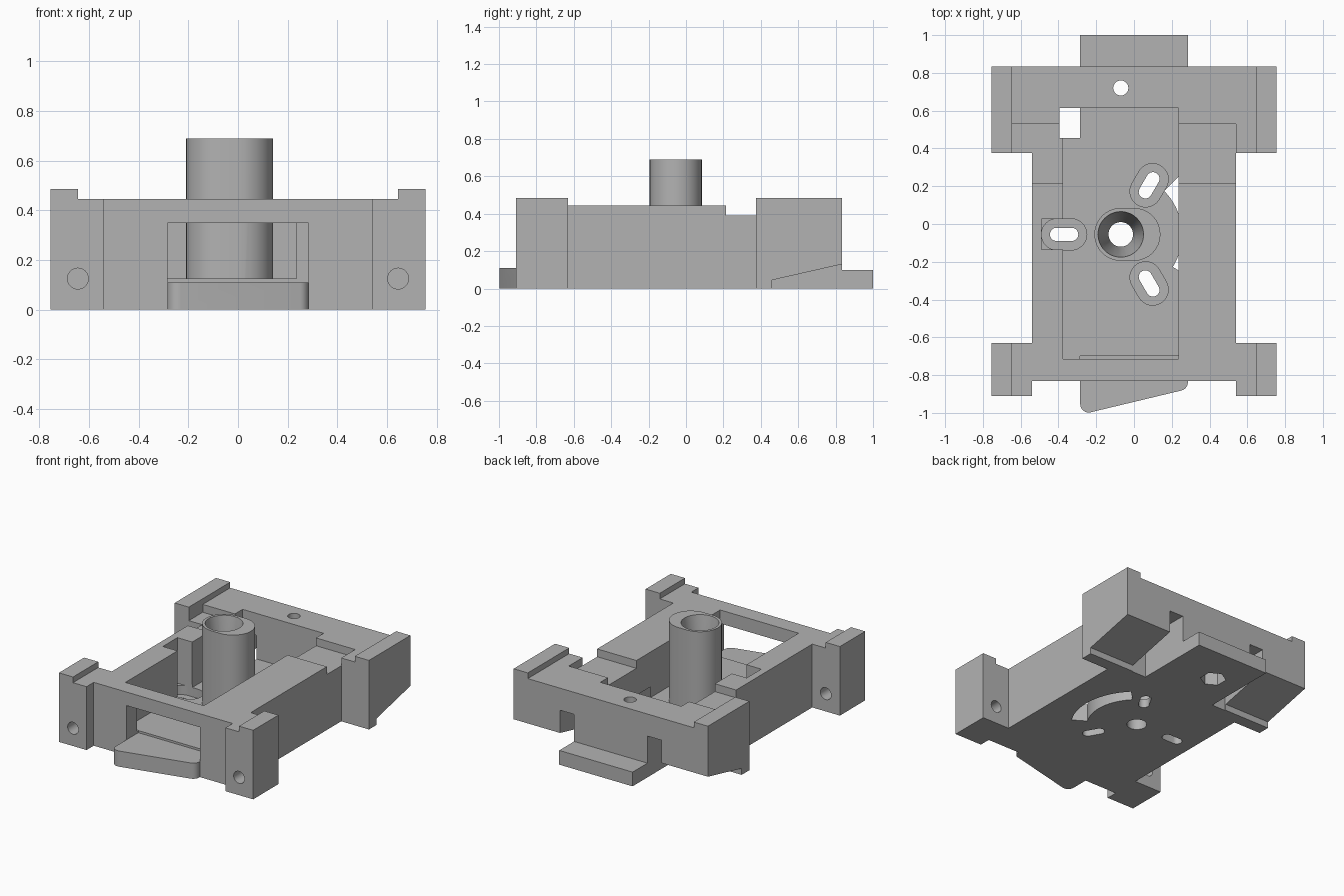
import bpy, bmesh, math
from mathutils import Matrix

if "Cube" in bpy.data.objects:
    bpy.data.objects.remove(bpy.data.objects["Cube"])

grey = bpy.data.materials.new("plain_grey")
grey.use_nodes = True
grey.diffuse_color = (0.45, 0.45, 0.45, 1)
grey.node_tree.nodes["Principled BSDF"].inputs["Base Color"].default_value = (0.45, 0.45, 0.45, 1)

FLOOR, TOP, LIP = 0.125, 0.445, 0.485
CX, CY = -0.07, -0.055          # centre of the bore


def finish(name, bm):
    bmesh.ops.recalc_face_normals(bm, faces=bm.faces[:])
    mesh = bpy.data.meshes.new(name)
    bm.to_mesh(mesh)
    bm.free()
    mesh.materials.append(grey)
    ob = bpy.data.objects.new(name, mesh)
    bpy.context.scene.collection.objects.link(ob)
    return ob


def prism(name, pts, lo, hi, axis="z"):
    """Extrude a flat outline along z, or a (y, z) outline along x."""
    bm = bmesh.new()
    place = (lambda a, b, h: (a, b, h)) if axis == "z" else (lambda a, b, h: (h, a, b))
    face = bm.faces.new([bm.verts.new(place(a, b, lo)) for a, b in pts])
    moved = bmesh.ops.extrude_face_region(bm, geom=[face])["geom"]
    bmesh.ops.translate(bm, vec=place(0, 0, hi - lo),
                        verts=[v for v in moved if isinstance(v, bmesh.types.BMVert)])
    return finish(name, bm)


def box(name, x0, x1, y0, y1, z0, z1):
    return prism(name, [(x0, y0), (x1, y0), (x1, y1), (x0, y1)], z0, z1)


def cone(name, x, y, z0, z1, r0, r1, sides=48, along_y=False):
    bm = bmesh.new()
    bmesh.ops.create_cone(bm, cap_ends=True, segments=sides, radius1=r0, radius2=r1, depth=z1 - z0)
    mid = (z0 + z1) / 2
    if along_y:                 # here y is the height and z0, z1 run along y
        bm.transform(Matrix.Translation((x, mid, y)) @ Matrix.Rotation(math.pi / 2, 4, "X"))
    else:
        bm.transform(Matrix.Translation((x, y, mid)))
    return finish(name, bm)


def arc(x, y, r, a0, a1, n=16):
    steps = [math.radians(a0 + (a1 - a0) * i / n) for i in range(n + 1)]
    return [(x + r * math.cos(a), y + r * math.sin(a)) for a in steps]


def stadium(x, y, half, r, turn=0):
    dx, dy = half * math.cos(math.radians(turn)), half * math.sin(math.radians(turn))
    return (arc(x + dx, y + dy, r, turn - 90, turn + 90)
            + arc(x - dx, y - dy, r, turn + 90, turn + 270))


def combine(target, tool, operation):
    mod = target.modifiers.new("shape", "BOOLEAN")
    mod.operation, mod.solver, mod.object = operation, "EXACT", tool
    bpy.context.view_layer.objects.active = target
    bpy.ops.object.modifier_apply(modifier=mod.name)
    bpy.data.objects.remove(tool)


def cut(tool):
    combine(body, tool, "DIFFERENCE")


def add(tool):
    combine(body, tool, "UNION")


# Main block with four ears
half = [(0.54, -0.83), (0.54, -0.91), (0.755, -0.91), (0.755, -0.63), (0.54, -0.63),
        (0.54, 0.375), (0.755, 0.375), (0.755, 0.835)]
body = prism("carriage_body", half + [(-x, y) for x, y in reversed(half)], 0, TOP)

# Raised lips on the ears, and the two tongues
for s in (-1, 1):
    x0, x1 = sorted((0.645 * s, 0.755 * s))
    add(box("front_lip", x0, x1, -0.91, -0.63, 0.3, LIP))
    add(box("back_lip", x0, x1, 0.375, 0.835, 0.3, LIP))
add(box("back_tongue", -0.285, 0.285, 0.7, 1.0, 0, 0.1))
outline = ([(0.285, -0.75), (-0.285, -0.75)] + arc(-0.24, -0.953, 0.045, 180, 283, 8)
           + arc(0.24, -0.838, 0.045, 283, 360, 8))
add(prism("front_tongue", outline, 0, 0.11))

# Open cavity, front window and wall pockets
cut(box("cavity", -0.375, 0.235, -0.715, 0.615, FLOOR, 0.6))
cut(box("window", -0.285, 0.285, -0.95, -0.7, 0.11, 0.35))
cut(box("side_notch", -0.49, -0.3, -0.135, 0.027, FLOOR, 0.6))
cut(box("left_step", 0.2, 0.54, 0.215, 0.53, 0.39, 0.6))
cut(box("left_step_edge", 0.5, 0.6, 0.215, 0.374, 0.39, 0.6))
cut(box("right_step", -0.645, -0.3, 0.215, 0.53, 0.39, 0.6))
cut(box("corner_opening", -0.395, -0.285, 0.455, 0.615, -0.1, 0.6))

# Relief slots beside the back tongue, sloped undersides, ear bolt holes
wedge = [(0.46, -0.1), (0.46, 0.045), (0.9, 0.145), (0.9, -0.1)]
for s in (-1, 1):
    x0, x1 = sorted((0.285 * s, 0.395 * s))
    cut(box("relief_slot", x0, x1, 0.455, 0.9, -0.1, 0.29))
    x0, x1 = sorted((0.39 * s, 0.8 * s))
    cut(prism("underside_slope", wedge, x0, x1, "x"))
    cut(cone("bolt_hole", 0.645 * s, FLOOR, -1, -0.55, 0.042, 0.042, 32, True))

# Back screw hole with a nut pocket below
cut(cone("screw_hole", CX, 0.72, -0.1, 0.6, 0.04, 0.04, 32))
cut(cone("nut_pocket", CX, 0.72, -0.1, 0.15, 0.085, 0.085, 6))

# Curved recess in the underside
sector = arc(CX, CY, 0.43, -32, 45) + arc(CX, CY, 0.325, 45, -32)
cut(prism("curved_recess", sector, -0.1, 0.2))

# Three counterbored slots around the bore
for turn in (60, 180, 300):
    x = CX + 0.3 * math.cos(math.radians(turn))
    y = CY + 0.3 * math.sin(math.radians(turn))
    cut(prism("slot", stadium(x, y, 0.04, 0.035, turn), -0.1, 0.2))
    cut(prism("counterbore", stadium(x, y, 0.037, 0.083, turn), 0.06, FLOOR + 0.02))

# Oval post with a funnel bore
add(prism("post", stadium(-0.035, CY, 0.035, 0.14), 0.05, 0.69))
cut(cone("funnel", CX, CY, 0.3, 0.7, 0.064, 0.122))
cut(cone("bore", CX, CY, -0.1, 0.4, 0.065, 0.065))

bpy.ops.object.select_all(action="DESELECT")
body.select_set(True)
bpy.context.view_layer.objects.active = body
bpy.ops.object.shade_smooth_by_angle(angle=math.radians(30))
